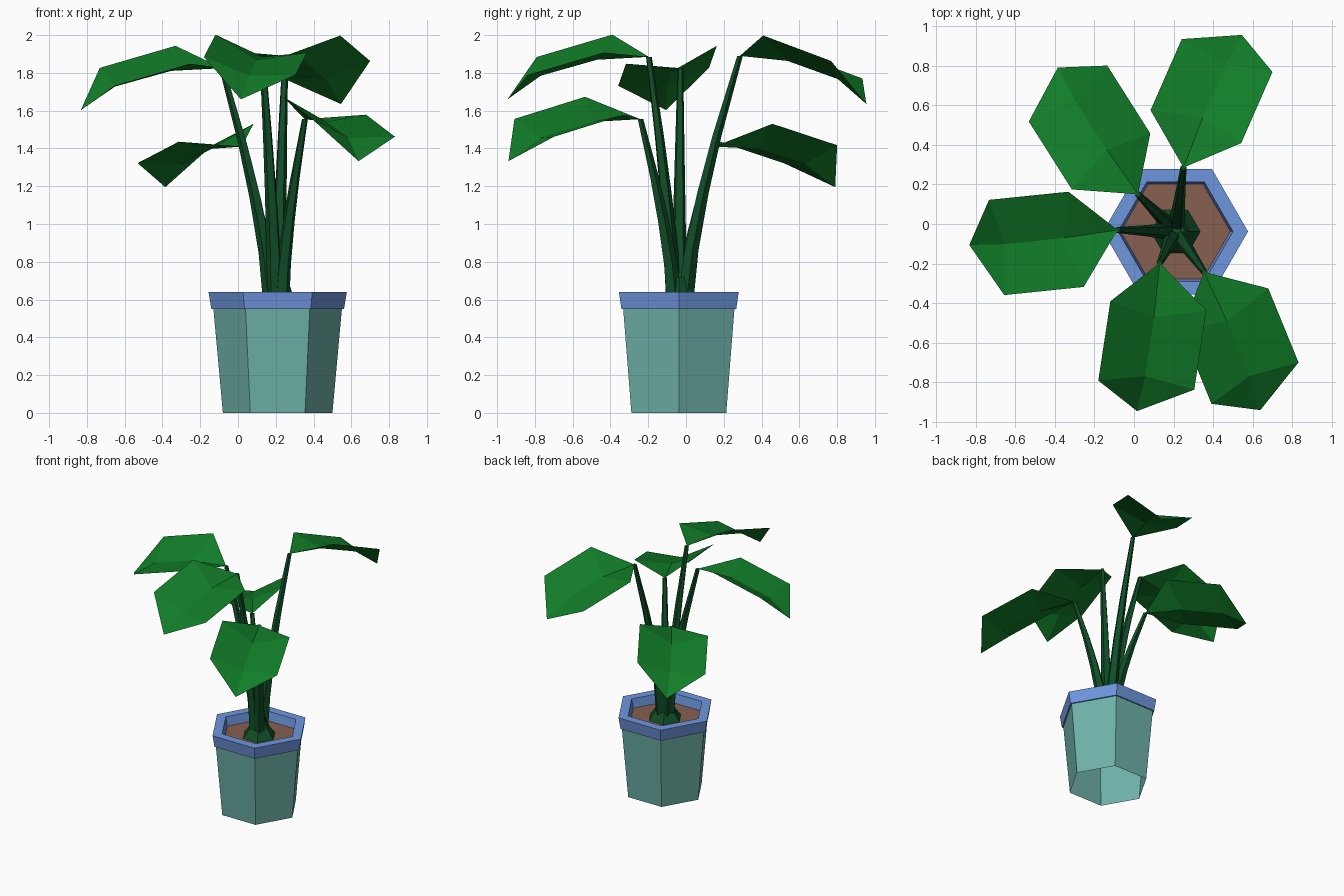
import bpy
import math
from mathutils import Vector

if "Cube" in bpy.data.objects:
    bpy.data.objects.remove(bpy.data.objects["Cube"])

CENTRE = Vector((0.21, -0.038, 0))
SOIL_Z = 0.57


def material(name, rgb):
    m = bpy.data.materials.new(name)
    m.diffuse_color = (*rgb, 1)
    m.use_nodes = True
    m.node_tree.nodes["Principled BSDF"].inputs["Base Color"].default_value = m.diffuse_color
    return m


TEAL = material("teal pot", (0.156, 0.445, 0.392))
BLUE = material("blue rim", (0.156, 0.305, 0.73))
BROWN = material("brown soil", (0.238, 0.117, 0.08))
LEAF = material("leaf green", (0.0056, 0.205, 0.021))
STEM = material("stem green", (0.005, 0.075, 0.02))


def add_mesh(name, verts, faces, mat):
    mesh = bpy.data.meshes.new(name)
    mesh.from_pydata([tuple(v) for v in verts], [], faces)
    mesh.materials.append(mat)
    obj = bpy.data.objects.new(name, mesh)
    bpy.context.collection.objects.link(obj)
    return obj


def tube(name, rings, sides, mat, cap=False, turn=0.0):
    """Join horizontal polygons given as (centre, radius), bottom to top."""
    verts, faces = [], []
    for c, r in rings:
        for k in range(sides):
            a = turn + math.tau * k / sides
            verts.append(Vector(c) + Vector((r * math.cos(a), r * math.sin(a), 0)))
    for i in range(len(rings) - 1):
        for k in range(sides):
            n = (k + 1) % sides
            faces.append((i * sides + k, i * sides + n,
                          (i + 1) * sides + n, (i + 1) * sides + k))
    if cap:
        last = (len(rings) - 1) * sides
        faces.append(tuple(range(last, last + sides)))
    return add_mesh(name, verts, faces, mat)


def lathe(name, profile, mat, cap=False):
    rings = [(CENTRE + Vector((0, 0, z)), r) for r, z in profile]
    return tube(name, rings, 6, mat, cap)


# Hexagonal pot, open underneath, with an overhanging rim
lathe("pot_body", [(0.29, 0), (0.34, 0.55)], TEAL)
lathe("pot_rim", [(0.338, 0.55), (0.351, 0.55), (0.366, 0.64),
                  (0.29, 0.64), (0.275, SOIL_Z - 0.01)], BLUE)

# Soil
lathe("soil", [(0.277, SOIL_Z - 0.002), (0.277, SOIL_Z)], BROWN, cap=True)

# Flared foot where the stems meet
lathe("plant_foot", [(0.125, SOIL_Z), (0.075, 0.64), (0.05, 0.72)], STEM, cap=True)


def leaf(name, base, tip):
    """Folded, arched leaf from base to tip, rolled up on its right side."""
    d = tip - base
    length = d.length
    d.normalize()
    right = d.cross(Vector((0, 0, 1))).normalized()
    up = right.cross(d)
    roll = 0.2
    side = right * math.cos(roll) + up * math.sin(roll)
    up = side.cross(d)

    def at(along, across, rise):
        return base + d * along * length + side * across + up * rise

    verts = [base,
             at(0.235, 0.248, 0.131), at(0.34, 0, 0.065), at(0.235, -0.248, 0.131),
             at(0.77, 0.248, 0.133), at(0.735, 0, 0.07), at(0.77, -0.248, 0.133),
             tip]
    faces = [(0, 1, 2), (0, 2, 3), (1, 4, 5, 2), (2, 5, 6, 3), (4, 7, 5), (5, 7, 6)]
    add_mesh(name, verts, faces, LEAF)


def stem(name, end):
    """Tapered stem curving outwards from the foot to the leaf base."""
    out = Vector((end.x, end.y, 0)) - CENTRE
    start = CENTRE + out.normalized() * 0.03
    span = Vector((end.x, end.y, 0)) - start
    rings = []
    for t in (0, 0.22, 0.45, 0.68, 1):
        p = start + span * t ** 1.4
        p.z = SOIL_Z + (end.z - SOIL_Z) * t
        rings.append((p, 0.046 - 0.03 * t))
    tube(name, rings, 5, STEM, cap=True, turn=math.atan2(out.y, out.x))


# Five stems with leaves: base point, tip point
LEAVES = {
    "back_right": ((0.25, 0.285, 1.89), (0.545, 0.955, 1.635)),
    "back_left": ((0.02, 0.15, 1.41), (-0.385, 0.79, 1.195)),
    "left": ((-0.083, -0.03, 1.825), (-0.832, -0.106, 1.603)),
    "front_left": ((0.13, -0.197, 1.885), (0.015, -0.945, 1.66)),
    "front_right": ((0.354, -0.242, 1.555), (0.638, -0.94, 1.333)),
}
for place, (base, tip) in LEAVES.items():
    leaf(place + "_leaf", Vector(base), Vector(tip))
    stem(place + "_stem", Vector(base))
